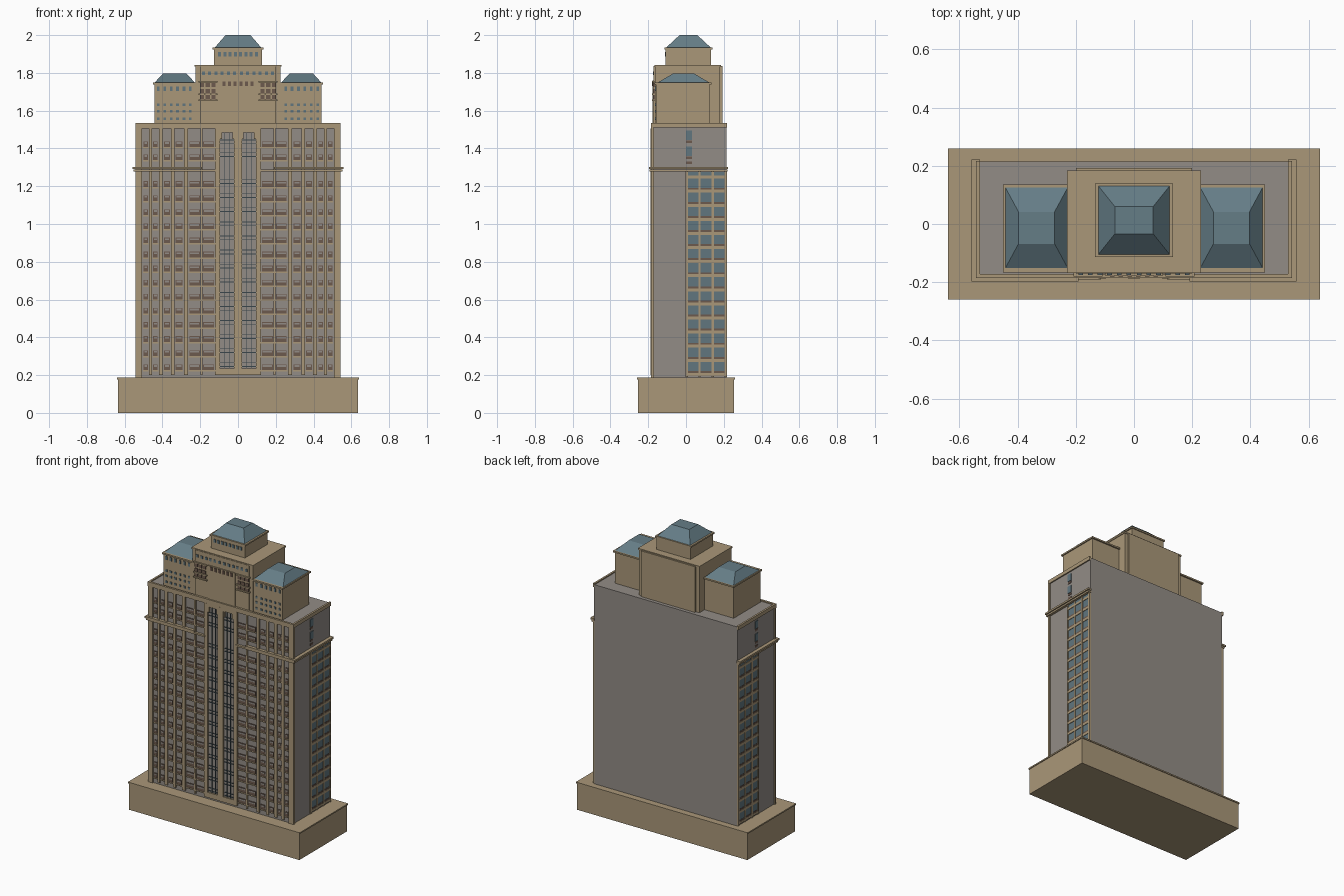
import bpy, bmesh
from mathutils import Vector

cube = bpy.data.objects.get("Cube")
if cube:
    bpy.data.objects.remove(cube, do_unlink=True)


def material(name, rgb):
    m = bpy.data.materials.new(name)
    m.use_nodes = True
    m.diffuse_color = (*rgb, 1)
    m.node_tree.nodes["Principled BSDF"].inputs["Base Color"].default_value = (*rgb, 1)
    return m


STONE = material("sandstone", (0.40, 0.31, 0.19))
GREY = material("grey wall", (0.29, 0.265, 0.24))
SLATE = material("blue roof", (0.13, 0.205, 0.24))
GLASS = material("blue glass", (0.12, 0.18, 0.21))
BROWN = material("brown panel", (0.15, 0.10, 0.075))
DARK = material("dark mullion", (0.04, 0.06, 0.07))


def finish(name, bm, mat):
    mesh = bpy.data.meshes.new(name)
    bmesh.ops.recalc_face_normals(bm, faces=bm.faces)
    bm.to_mesh(mesh)
    bm.free()
    mesh.materials.append(mat)
    bpy.context.collection.objects.link(bpy.data.objects.new(name, mesh))


def boxes(name, mat, spans, mirror=False):
    """One object made of boxes, each given as x0, x1, y0, y1, z0, z1."""
    bm = bmesh.new()
    for x0, x1, y0, y1, z0, z1 in spans:
        for s in ((1, -1) if mirror else (1,)):
            verts = bmesh.ops.create_cube(bm, size=1)["verts"]
            for v in verts:
                v.co = Vector((s * (x0 + x1) / 2 + v.co.x * (x1 - x0),
                               (y0 + y1) / 2 + v.co.y * (y1 - y0),
                               (z0 + z1) / 2 + v.co.z * (z1 - z0)))
    finish(name, bm, mat)


def hip_roof(name, cx, cy, low, high, z0, z1):
    """Flat-topped hipped roof from half sizes at the eave and at the top."""
    bm = bmesh.new()
    rings = []
    for (hx, hy), z in ((low, z0), (high, z1)):
        rings.append([bm.verts.new((cx + sx * hx, cy + sy * hy, z))
                      for sx, sy in ((-1, -1), (1, -1), (1, 1), (-1, 1))])
    bm.faces.new(rings[0])
    bm.faces.new(rings[1])
    for i in range(4):
        j = (i + 1) % 4
        bm.faces.new((rings[0][i], rings[0][j], rings[1][j], rings[1][i]))
    finish(name, bm, SLATE)


# Podium and main slab
boxes("podium", STONE, [(-.635, .635, -.254, .254, 0, .178),
                        (-.64, .64, -.259, .259, .178, .187)])
boxes("main_slab", GREY, [(-.535, .535, -.176, .215, .18, 1.528)])

# Parapet band around the front and sides
boxes("parapet_front", STONE, [(-.543, .543, -.186, -.172, 1.505, 1.535)])
boxes("parapet_side", STONE, [(.53, .543, -.172, .216, 1.51, 1.535)], True)

# Mid-height cornice wrapping front and sides
boxes("cornice", STONE, [(.115, .552, -.192, -.17, 1.277, 1.288),
                         (.19, .558, -.197, -.17, 1.29, 1.302),
                         (.53, .552, -.17, .219, 1.277, 1.288),
                         (.53, .558, -.17, .222, 1.29, 1.302)], True)

# Front facade: window columns given as centre and width
columns = [(.155, .058), (.23, .056), (.312, .036),
           (.376, .03), (.437, .024), (.488, .022)]
rows = [.243 + .0746 * i for i in range(14)] + [1.355, 1.423]
windows, glazing, ledges, piers = [], [], [], [(.507, .543, -.184, -.17, .186, 1.506)]
for x, w in columns:
    for z in rows:
        a, b = x - w / 2, x + w / 2
        windows.append((a, b, -.18, -.17, z - .016, z + .014))
        glazing.append((a + .004, b - .004, -.1815, -.17, z + .001, z + .01))
        ledges.append((a - .003, b + .003, -.183, -.17, z - .024, z - .016))
for (x0, w0), (x1, w1) in zip(columns, columns[1:]):
    a, b = x0 + w0 / 2, x1 - w1 / 2
    mid, half = (a + b) / 2, (b - a) * .3
    piers.append((mid - half, mid + half, -.184, -.17, .2, 1.506))
boxes("front_window_panels", BROWN, windows, True)
boxes("front_window_glass", GREY, glazing, True)
boxes("front_window_ledges", STONE, ledges, True)
boxes("front_piers", STONE, piers, True)

# Central tall glazed strips in stone frames
boxes("central_frame", STONE, [(.096, .122, -.187, -.17, .2, 1.506),
                               (0, .02, -.187, -.17, .2, 1.506),
                               (.018, .098, -.186, -.17, .2, .235),
                               (.018, .098, -.186, -.17, 1.485, 1.506),
                               (.018, .03, -.185, -.17, 1.45, 1.486),
                               (.086, .098, -.185, -.17, 1.45, 1.486)], True)
boxes("central_mullions", DARK,
      [(x - .002, x + .002, -.181, -.17, .235, 1.485) for x in (.044, .07)], True)
boxes("central_transoms", DARK,
      [(.022, .094, -.18, -.17, z + d, z + d + .004) for z in rows for d in (0, .02)], True)

# Glazed rear bay on each side, with a stone grid
boxes("side_glass", GLASS, [(.53, .5385, .004, .213, .2, 1.275)], True)
grid = [(.53, .543, y - .006, y + .006, .19, 1.277) for y in (.004, .071, .141, .21)]
side_rows = [.205 + .0746 * i for i in range(15)]
grid += [(.53, .542, .004, .213, z - .009, z + .007) for z in side_rows]
boxes("side_grid", STONE, grid, True)
boxes("side_sills", BROWN,
      [(.53, .5405, .01, .205, z + .007, z + .017) for z in side_rows[:-1]], True)
boxes("side_upper_windows", GLASS,
      [(.53, .539, .001, .032, z, z + .05) for z in (1.36, 1.445)], True)
boxes("side_upper_window_panels", BROWN,
      [(.53, .538, .001, .032, z, z + .014) for z in (1.318, 1.344, 1.428)], True)

# Side penthouses with hipped roofs
boxes("side_penthouses", STONE, [(.22, .443, -.16, .125, 1.52, 1.738),
                                 (.22, .45, -.167, .135, 1.738, 1.748)], True)
for side, s in (("left", 1), ("right", -1)):
    hip_roof(side + "_roof", s * .335, -.013, (.107, .138), (.062, .055), 1.748, 1.797)

# Centre block, front bay and crown
boxes("centre_block", STONE, [(-.226, .226, -.163, .18, 1.52, 1.833),
                              (-.23, .23, -.168, .184, 1.833, 1.843),
                              (-.2, .2, -.171, .192, 1.52, 1.836),
                              (-.1, .1, -.177, -.16, 1.52, 1.76)])
boxes("crown_block", STONE, [(-.127, .127, -.108, .133, 1.835, 1.925),
                             (-.134, .134, -.114, .139, 1.925, 1.935)])
hip_roof("crown_roof", 0, .013, (.122, .117), (.066, .047), 1.935, 2.0)

# Small windows of the upper blocks
upper = []
for i in range(6):
    x = .252 + .034 * i
    for z, h in ((1.705, .024), (1.625, .014), (1.59, .014), (1.55, .014)):
        upper.append((x - .007, x + .007, -.1635, -.15, z, z + h))
for i in range(6):
    x = .018 + .033 * i
    upper.append((x - .008, x + .008, -.175, -.16, 1.79, 1.808))
for i in range(4):
    x = .014 + .028 * i
    upper.append((x - .008, x + .008, -.112, -.1, 1.888, 1.91))
boxes("upper_windows", GLASS, upper, True)
boxes("bay_windows", BROWN,
      [(x - .008, x + .008, -.181, -.16, 1.73, 1.755) for x in (.015, .045, .075)], True)

# Balconies flanking the centre bay
boxes("balcony_openings", BROWN, [(x - .011, x + .011, -.175, -.16, z, z + .022)
                                  for x in (.13, .16, .19) for z in (1.66, 1.692, 1.725)], True)
boxes("balcony_rails", STONE, [(.108, .208, -.181, -.16, z, z + .008)
                               for z in (1.65, 1.683, 1.75)], True)
